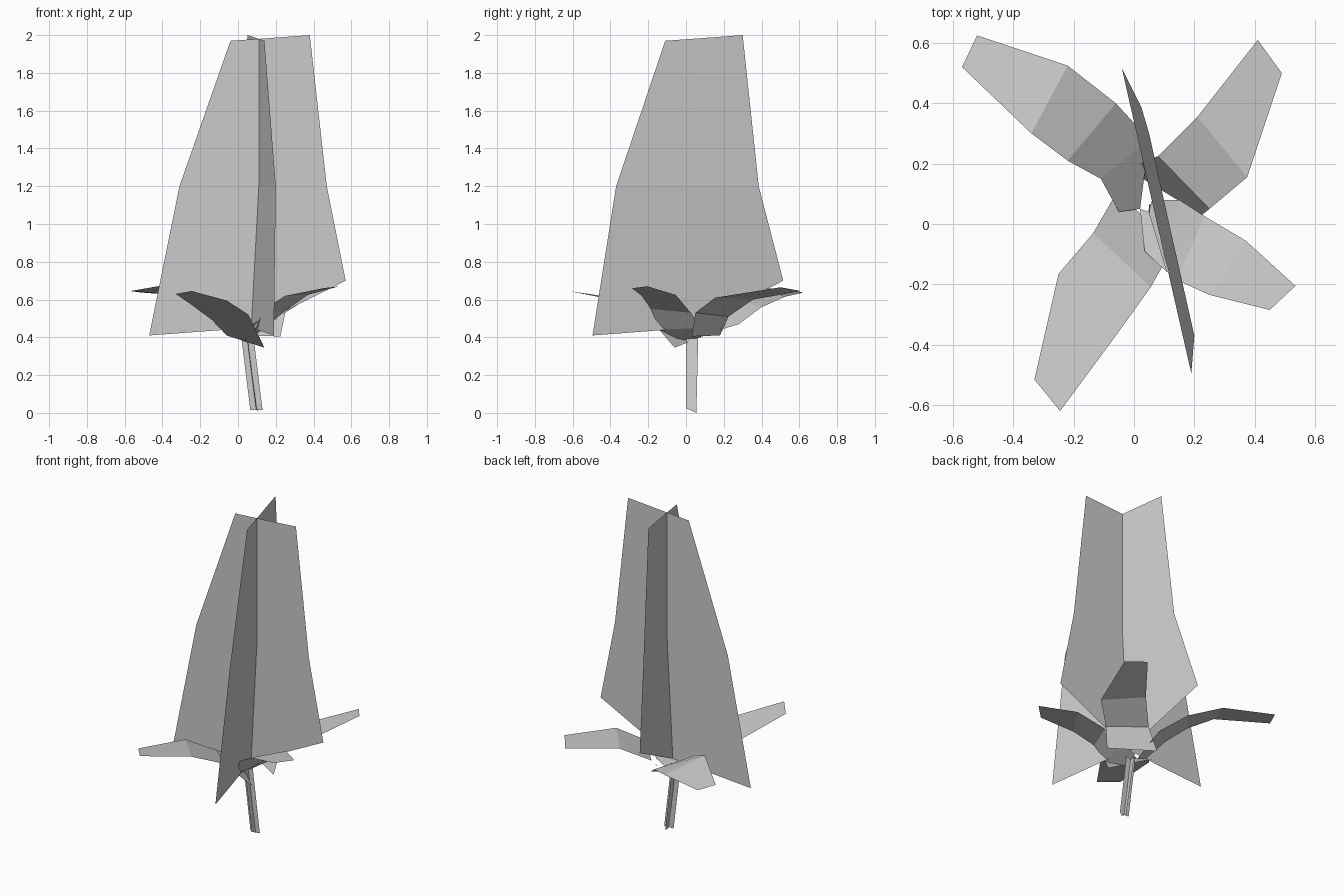
import bpy


def strip(name, left, right):
    """Flat-faced ribbon joining two matching edge lines."""
    n = len(left)
    faces = [(i, i + 1, n + i + 1, n + i) for i in range(n - 1)]
    me = bpy.data.meshes.new(name)
    me.from_pydata(left + right, [], faces)
    me.update()
    ob = bpy.data.objects.new(name, me)
    bpy.context.collection.objects.link(ob)
    return ob


# Tall crossed cards of the flower spike, each built as two halves on a shared axis
axis = [(0.07, 0.03, 0.45), (0.11, 0.03, 1.2), (0.11, 0.03, 1.98)]
card_edges = {
    "spike_card_left": [(-0.47, 0.03, 0.41), (-0.31, 0.03, 1.2), (-0.04, 0.03, 1.97)],
    "spike_card_right": [(0.57, 0.03, 0.70), (0.47, 0.03, 1.2), (0.38, 0.03, 2.0)],
    "spike_card_front": [(0.19, -0.495, 0.41), (0.20, -0.37, 1.2), (0.14, -0.11, 1.97)],
    "spike_card_back": [(-0.04, 0.515, 0.70), (0.025, 0.385, 1.2), (0.05, 0.30, 2.0)],
}
for name, edge in card_edges.items():
    strip(name, axis, edge)

# Stem: two narrow crossed cards leaning slightly
strip("stem_card_wide", [(0.065, 0.03, 0.015), (0.015, 0.03, 0.42)],
      [(0.13, 0.03, 0.015), (0.08, 0.03, 0.42)])
strip("stem_card_deep", [(0.095, 0.0, 0.025), (0.045, 0.0, 0.42)],
      [(0.105, 0.055, 0.0), (0.05, 0.065, 0.42)])

# Arching leaves, listed from tip to base along both edges
strip("leaf_back_left",
      [(-0.57, 0.52, 0.645), (-0.34, 0.30, 0.685), (-0.22, 0.21, 0.62),
       (-0.11, 0.15, 0.52), (-0.05, 0.04, 0.43)],
      [(-0.52, 0.625, 0.638), (-0.22, 0.525, 0.615), (-0.06, 0.40, 0.56),
       (0.05, 0.28, 0.47), (0.02, 0.05, 0.40)])
strip("leaf_back_right",
      [(0.41, 0.61, 0.645), (0.21, 0.355, 0.60), (0.08, 0.225, 0.51), (-0.02, 0.18, 0.41)],
      [(0.49, 0.50, 0.665), (0.375, 0.155, 0.61), (0.25, 0.05, 0.53), (0.225, 0.03, 0.405)])
strip("leaf_front_left",
      [(-0.33, -0.515, 0.63), (-0.25, -0.165, 0.575), (-0.135, -0.03, 0.49),
       (-0.06, 0.10, 0.41)],
      [(-0.245, -0.62, 0.645), (-0.06, -0.37, 0.595), (0.055, -0.21, 0.52),
       (0.14, -0.06, 0.345)])
strip("leaf_front_right",
      [(0.535, -0.205, 0.67), (0.37, -0.055, 0.625), (0.235, 0.025, 0.53),
       (0.15, 0.08, 0.45), (0.06, 0.08, 0.40)],
      [(0.45, -0.285, 0.66), (0.25, -0.235, 0.62), (0.14, -0.185, 0.55),
       (0.09, -0.14, 0.44), (0.03, -0.02, 0.38)])

# Small leaf tail crossing the centre of the rosette
strip("leaf_tail", [(0.02, 0.05, 0.41), (0.035, -0.09, 0.44)],
      [(0.05, 0.04, 0.42), (0.11, -0.16, 0.49)])
